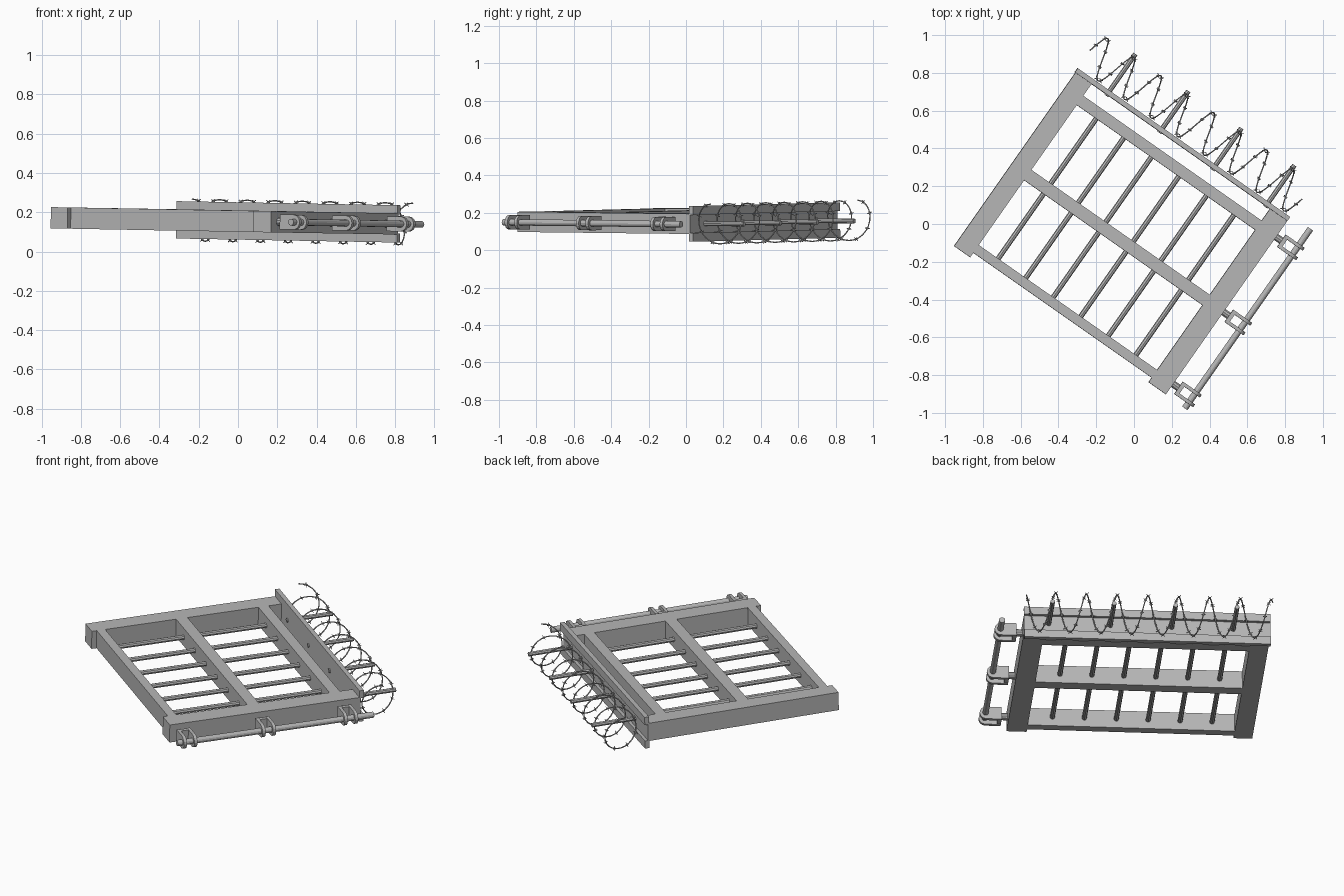
import bpy, bmesh, math
from mathutils import Matrix, Vector

if "Cube" in bpy.data.objects:
    bpy.data.objects.remove(bpy.data.objects["Cube"])

# Gate's own axes: u along the rails, v along the posts, w through the thickness.
# The whole gate lies turned by 35 degrees and slightly tilted.
a = math.radians(-35)
U = Vector((math.cos(a), math.sin(a), -0.015)).normalized()
V = Vector((-math.sin(a), math.cos(a), -0.0095)).normalized()
W = U.cross(V).normalized()
V = W.cross(U)
WORLD = Matrix((U, V, W)).transposed().to_4x4()
WORLD.translation = (0, 0, 0.155)

steel = bpy.data.materials.new("grey_steel")
steel.diffuse_color = (0.47, 0.47, 0.47, 1)
steel.use_nodes = True
steel.node_tree.nodes["Principled BSDF"].inputs["Base Color"].default_value = steel.diffuse_color


def finish(name, bm):
    bmesh.ops.recalc_face_normals(bm, faces=bm.faces)
    me = bpy.data.meshes.new(name)
    bm.to_mesh(me)
    bm.free()
    me.materials.append(steel)
    ob = bpy.data.objects.new(name, me)
    bpy.context.collection.objects.link(ob)
    ob.matrix_world = WORLD
    return ob


def add_box(bm, u0, u1, v0, v1, w0, w1):
    m = Matrix.Translation(((u0 + u1) / 2, (v0 + v1) / 2, (w0 + w1) / 2))
    m = m @ Matrix.Diagonal((u1 - u0, v1 - v0, w1 - w0, 1))
    bmesh.ops.create_cube(bm, size=1, matrix=m)


def add_rod(bm, p, q, r, sides=8, r2=None):
    p, q = Vector(p), Vector(q)
    d = q - p
    m = Matrix.Translation((p + q) / 2) @ d.to_track_quat('Z', 'Y').to_matrix().to_4x4()
    bmesh.ops.create_cone(bm, cap_ends=True, segments=sides, radius1=r,
                          radius2=r if r2 is None else r2, depth=d.length, matrix=m)


def box(name, *size):
    bm = bmesh.new()
    add_box(bm, *size)
    return finish(name, bm)


def rod(name, p, q, r, sides=8):
    bm = bmesh.new()
    add_rod(bm, p, q, r, sides)
    return finish(name, bm)


# Frame: two posts and three rails
T = 0.054
box("left_post", -0.714, -0.61, -0.642, 0.479, -T, T)
box("right_post", 0.543, 0.655, -0.642, 0.479, -T, T)
for name, v0, v1 in (("bottom_rail", -0.613, -0.563),
                     ("middle_rail", -0.144, -0.077),
                     ("top_rail", 0.342, 0.402)):
    box(name, -0.61, 0.543, v0, v1, -T, T)

# Bars between the rails
for i in range(6):
    u = -0.484 + 0.178 * i
    rod(f"bar_{i + 1}", (u, -0.57, 0), (u, 0.35, 0), 0.014)

# Channel closing the far end: thin web with a thicker strip above and below
box("channel_web", -0.718, 0.655, 0.478, 0.486, -0.095, 0.095)
for name, w0, w1 in (("channel_upper_lip", 0.048, 0.095), ("channel_lower_lip", -0.095, -0.048)):
    box(name, -0.718, 0.655, 0.486, 0.504, w0, w1)

# Spikes that carry the wire
for i in range(4):
    u = -0.51 + 0.3425 * i
    rod(f"spike_{i + 1}", (u, 0.472, 0), (u, 0.742, 0), 0.013)

# Hinge rod and three forked hinges
rod("hinge_rod", (0.78, -0.645, 0), (0.78, 0.515, 0), 0.017, 12)


def add_ear(bm, v, thick, u0, uc, r):
    # flat plate facing along v, with a round end about the hinge rod
    pts = [(u0, -r), (uc, -r)]
    pts += [(uc + r * math.sin(t), -r * math.cos(t))
            for t in (math.pi * k / 8 for k in range(1, 8))]
    pts += [(uc, r), (u0, r)]
    f = bm.faces.new([bm.verts.new((u, v - thick / 2, w)) for u, w in pts])
    ext = bmesh.ops.extrude_face_region(bm, geom=[f])
    moved = [g for g in ext["geom"] if isinstance(g, bmesh.types.BMVert)]
    bmesh.ops.translate(bm, verts=moved, vec=(0, thick, 0))


for i, v in enumerate((-0.575, -0.11, 0.375)):
    bm = bmesh.new()
    for s in (-1, 1):
        add_ear(bm, v + s * 0.031, 0.018, 0.69, 0.775, 0.038)
    add_box(bm, 0.69, 0.712, v - 0.03, v + 0.03, -0.036, 0.036)
    add_rod(bm, (0.65, v, 0), (0.70, v, 0), 0.02, 10)
    finish(f"hinge_{i + 1}", bm)

# Coiled wire
U0, PITCH, TURNS, VC, R = -0.72, 0.1715, 8, 0.618, 0.107


def coil(t):
    ang = 2 * math.pi * t
    return Vector((U0 + PITCH * t, VC + R * math.sin(ang), R * math.cos(ang)))


STEPS = 24
cu = bpy.data.curves.new("coiled_wire", 'CURVE')
cu.dimensions = '3D'
cu.bevel_depth = 0.0035
cu.bevel_resolution = 1
cu.use_fill_caps = True
sp = cu.splines.new('POLY')
sp.points.add(TURNS * STEPS)
for k, p in enumerate(sp.points):
    p.co = (*coil(k / STEPS), 1)
cu.materials.append(steel)
wire = bpy.data.objects.new("coiled_wire", cu)
bpy.context.collection.objects.link(wire)
wire.matrix_world = WORLD
bpy.context.view_layer.objects.active = wire
wire.select_set(True)
bpy.ops.object.convert(target='MESH')

# Barbs: a short twist and two crossed points
bm = bmesh.new()
for k in range(TURNS * 8):
    t = (k + 0.5) / 8
    c = coil(t)
    tan = (coil(t + 0.01) - coil(t - 0.01)).normalized()
    out = (c - Vector((c.x, VC, 0))).normalized()
    side = tan.cross(out)
    add_rod(bm, c - tan * 0.006, c + tan * 0.006, 0.0055, 6)
    for s in (-1, 1):
        d = (out + side * s + tan * 0.4 * s).normalized() * 0.014
        add_rod(bm, c - d, c + d, 0.002, 4)
finish("wire_barbs", bm)
